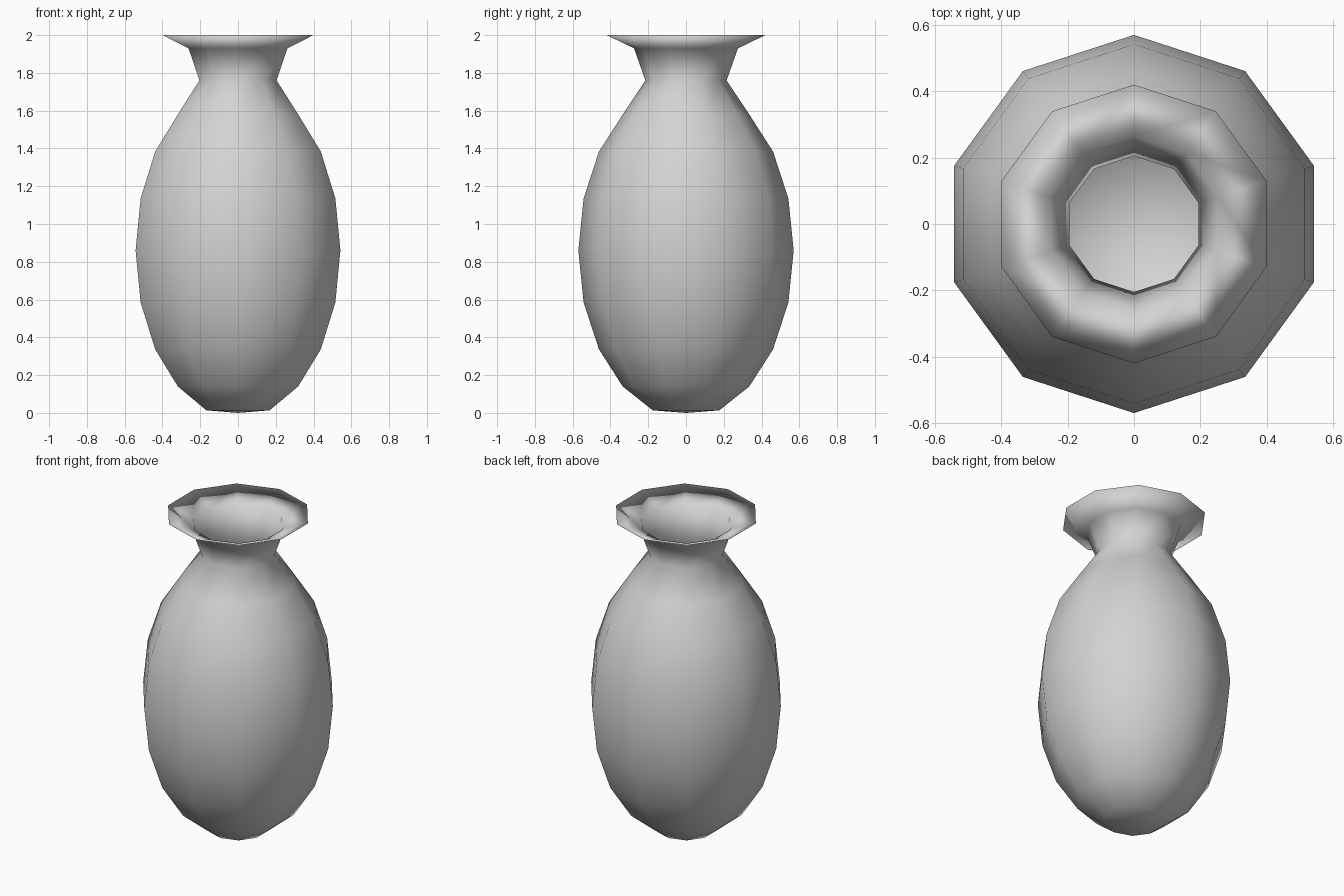
import bpy, bmesh, math

if "Cube" in bpy.data.objects:
    bpy.data.objects.remove(bpy.data.objects["Cube"])

SIDES = 10
WALL = 0.01


def belly(k):
    """Ring k of the ten-ring egg-shaped belly: (radius, height)."""
    a = math.radians(18 * k)
    return 0.57 * math.sin(a), 0.86 - 0.89 * math.cos(a)


# Outer profile: belly, pinched neck, flared lip
outer = [belly(k) for k in range(1, 9)] + [(0.215, 1.76), (0.275, 1.93)]
rim = (0.42, 2.0)
# Inner profile: the same curve moved in by the wall thickness
inner = [(r - WALL, z + (WALL if z < 0.5 or z > 1.9 else 0)) for r, z in reversed(outer)]
profile = outer + [rim] + inner

bm = bmesh.new()
rings = []
for r, z in profile:
    rings.append([bm.verts.new((r * math.cos(math.radians(18 + 36 * i)),
                                r * math.sin(math.radians(18 + 36 * i)), z))
                  for i in range(SIDES)])

# Walls between neighbouring rings
for a, b in zip(rings, rings[1:]):
    for i in range(SIDES):
        j = (i + 1) % SIDES
        bm.faces.new((a[i], a[j], b[j], b[i]))

# Bottom caps, outside and inside
for ring, z in ((rings[0], 0.0), (rings[-1], WALL)):
    pole = bm.verts.new((0, 0, z))
    for i in range(SIDES):
        bm.faces.new((ring[i], ring[(i + 1) % SIDES], pole))

bmesh.ops.recalc_face_normals(bm, faces=bm.faces)
for f in bm.faces:
    f.smooth = True

mesh = bpy.data.meshes.new("vase")
bm.to_mesh(mesh)
bm.free()

clay = bpy.data.materials.new("light grey")
clay.diffuse_color = (0.65, 0.65, 0.65, 1)
clay.use_nodes = True
clay.node_tree.nodes["Principled BSDF"].inputs["Base Color"].default_value = clay.diffuse_color
mesh.materials.append(clay)
bpy.context.collection.objects.link(bpy.data.objects.new("vase", mesh))
